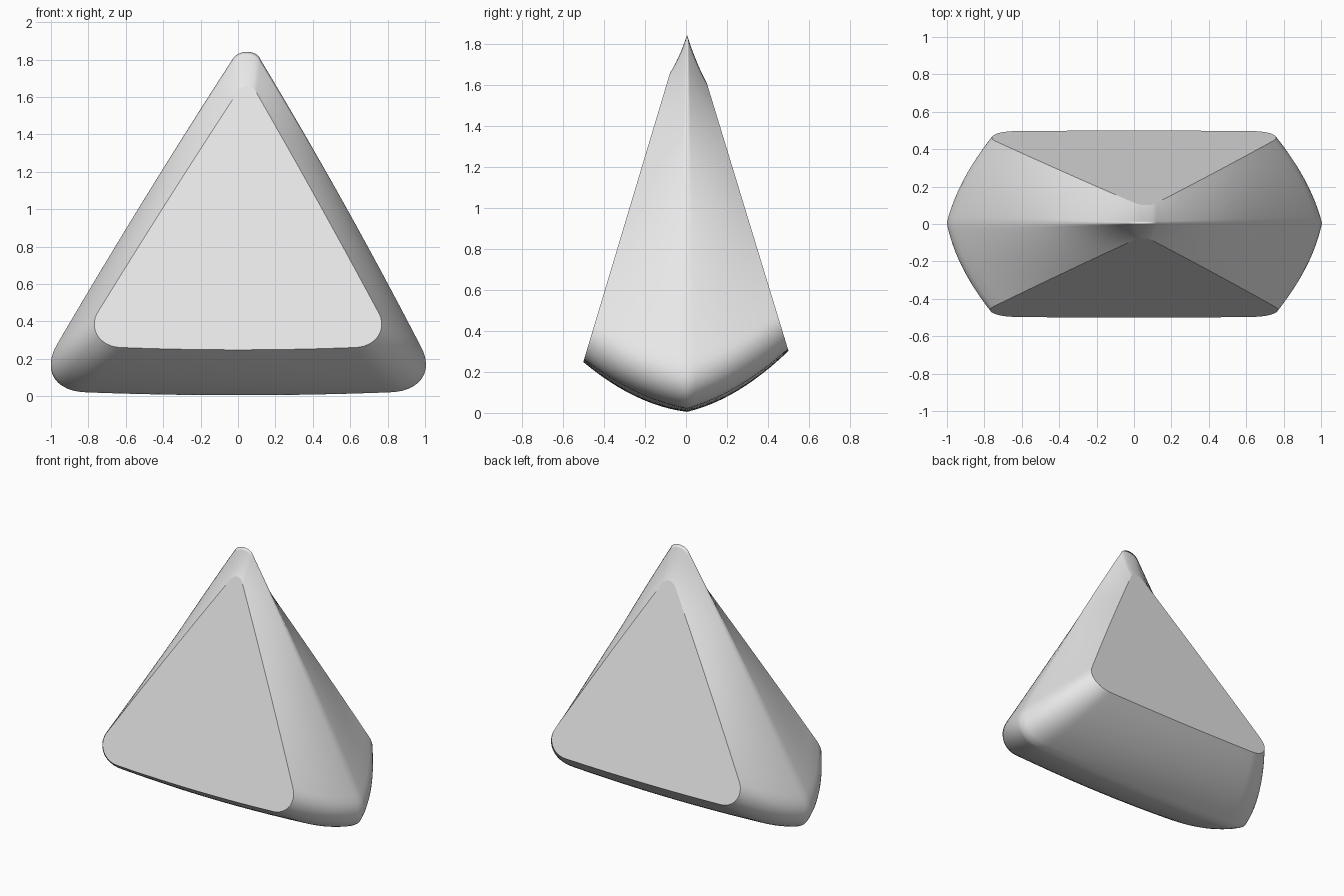
import bpy
import bmesh
from mathutils import Vector

if "Cube" in bpy.data.objects:
    bpy.data.objects.remove(bpy.data.objects["Cube"])

CORNER, EDGE, ROWS = 12, 16, 12


def outline(corners, bows):
    """Closed (x, z) loop: cubic rounded corners joined by slightly bowed edges."""
    pts = []
    for i, corner in enumerate(corners):
        a, b, c, d = [Vector(p) for p in corner]
        for k in range(CORNER + 1):
            t = k / CORNER
            s = 1 - t
            pts.append(a * s**3 + b * 3 * s * s * t + c * 3 * s * t * t + d * t**3)
        e = Vector(corners[(i + 1) % 3][0])
        out = Vector((d.y - e.y, e.x - d.x)).normalized() * -1
        for k in range(1, EDGE):
            t = k / EDGE
            pts.append(d.lerp(e, t) + out * bows[i] * 4 * t * (1 - t))
    return pts


# Rounded triangles, counter-clockwise: left corner, right corner, tip
ridge = outline([
    [(-.96, .29), (-1.06, .13), (-.97, .02), (-.80, .02)],
    [(.80, .02), (.97, .02), (1.06, .13), (.97, .28)],
    [(.12, 1.80), (.10, 1.855), (0, 1.855), (-.03, 1.80)],
], [.015, .014, .010])
front = outline([
    [(-.755, .44), (-.80, .35), (-.73, .26), (-.62, .26)],
    [(.62, .26), (.73, .26), (.80, .35), (.755, .44)],
    [(.10, 1.62), (.08, 1.67), (.03, 1.67), (0, 1.63)],
], [.012, .005, .005])
back = outline([
    [(-.745, .48), (-.79, .40), (-.73, .31), (-.62, .31)],
    [(.62, .31), (.73, .31), (.79, .40), (.745, .48)],
    [(.12, 1.57), (.10, 1.62), (.04, 1.62), (.01, 1.58)],
], [.008, .005, .005])

front3 = [Vector((p.x, -.50 + .300 * (p.y - .25), p.y)) for p in front]
ridge3 = [Vector((p.x, .005, p.y)) for p in ridge]
back3 = [Vector((p.x, .50 - .305 * (p.y - .30), p.y)) for p in back]


def bulged(face, rim, t):
    """Row of points between a face loop and the ridge, swelling near the base."""
    row = []
    for f, r in zip(face, rim):
        out = Vector((r.x - f.x, 0, r.z - f.z)).normalized()
        amount = .045 - .06 * max(0, min(1, (r.z - .2) / 1.64))
        row.append(f.lerp(r, t) + out * amount * 4 * t * (1 - t))
    return row


rows = [bulged(front3, ridge3, k / ROWS) for k in range(ROWS)]
rows += [bulged(back3, ridge3, k / ROWS) for k in range(ROWS, -1, -1)]

# Body: lofted rim between two flat sloping faces
bm = bmesh.new()
loops = [[bm.verts.new(p) for p in row] for row in rows]
n = len(ridge)
for a, b in zip(loops, loops[1:]):
    for i in range(n):
        j = (i + 1) % n
        bm.faces.new((a[i], a[j], b[j], b[i])).smooth = True
for loop in (loops[0], loops[-1]):
    face = bm.faces.new(loop)
    face.smooth = True
    for edge in face.edges:
        edge.smooth = False
bmesh.ops.recalc_face_normals(bm, faces=bm.faces)
mesh = bpy.data.meshes.new("rounded_wedge")
bm.to_mesh(mesh)
bm.free()

body = bpy.data.objects.new("rounded_wedge", mesh)
bpy.context.collection.objects.link(body)
grey = bpy.data.materials.new("light grey")
grey.diffuse_color = (.8, .8, .8, 1)
grey.use_nodes = True
grey.node_tree.nodes["Principled BSDF"].inputs["Base Color"].default_value = grey.diffuse_color
mesh.materials.append(grey)
